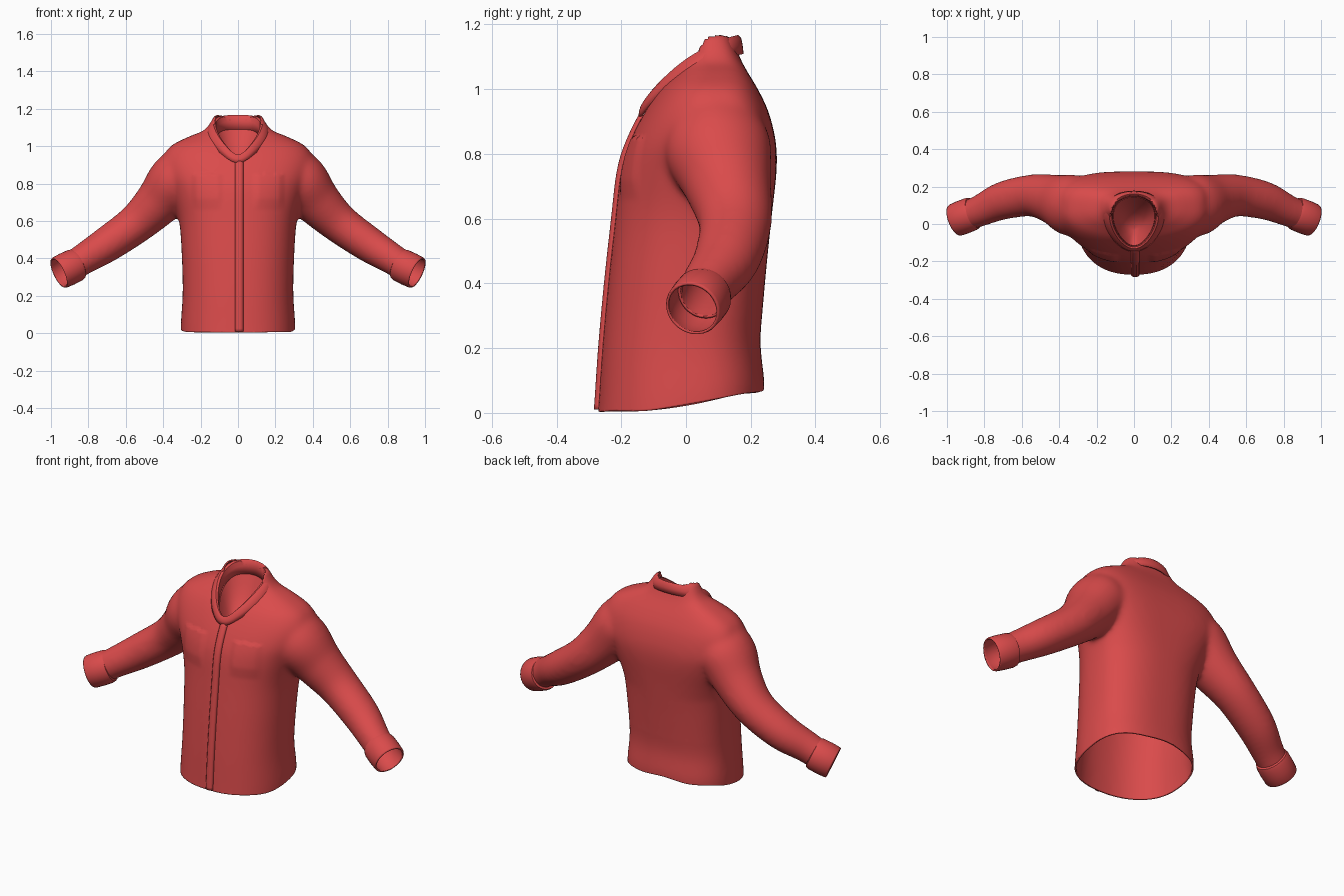
import bpy, bmesh
from math import sin, cos, pi
from mathutils import Vector
from mathutils.bvhtree import BVHTree

if "Cube" in bpy.data.objects:
    bpy.data.objects.remove(bpy.data.objects["Cube"])

red = bpy.data.materials.new("red_cloth")
red.diffuse_color = (0.70, 0.07, 0.07, 1)
red.use_nodes = True
red.node_tree.nodes["Principled BSDF"].inputs["Base Color"].default_value = red.diffuse_color


def interp(rows, n):
    """Catmull-Rom refinement of a table of rows."""
    out, last = [], len(rows) - 1
    for i in range(last):
        p = [rows[min(max(i + k, 0), last)] for k in (-1, 0, 1, 2)]
        for s in range(n):
            t = s / n
            out.append([0.5 * (2 * b + (c - a) * t + (2 * a - 5 * b + 4 * c - d) * t * t
                               + (3 * b - a - 3 * c + d) * t ** 3) for a, b, c, d in zip(*p)])
    return out + [list(rows[-1])]


def clamp(x):
    return min(1, max(0, x))


def loft(bm, rings, caps=False):
    vs = [[bm.verts.new(p) for p in r] for r in rings]
    n = len(vs[0])
    faces = []
    for a, b in zip(vs, vs[1:]):
        for i in range(n):
            j = (i + 1) % n
            faces.append(bm.faces.new((a[i], a[j], b[j], b[i])))
    if caps:
        faces += [bm.faces.new(vs[0]), bm.faces.new(vs[-1])]
    bmesh.ops.recalc_face_normals(bm, faces=faces)


def make(name, bm):
    me = bpy.data.meshes.new(name)
    bm.to_mesh(me)
    bm.free()
    ob = bpy.data.objects.new(name, me)
    bpy.context.collection.objects.link(ob)
    me.materials.append(red)
    return ob


def finish(ob, thick, offset, angle=0.8):
    if thick:
        m = ob.modifiers.new("thickness", 'SOLIDIFY')
        m.thickness, m.offset = thick, offset
    bpy.ops.object.select_all(action='DESELECT')
    bpy.context.view_layer.objects.active = ob
    ob.select_set(True)
    bpy.ops.object.shade_smooth_by_angle(angle=angle)


def body_ring(z, w, yf, yb):
    yc = yf * 0.4 + yb * 0.6 - 0.02
    nb = 2.5 + 0.9 * clamp((z - 0.55) / 0.25)
    ring = []
    for i in range(64):
        a = 2 * pi * i / 64
        c, s = cos(a), sin(a)
        e = 2 / 2.3 if s < 0 else 2 / nb
        depth = yc - yf if s < 0 else yb - yc
        ring.append(Vector((w * abs(c) ** e * (1 if c > 0 else -1),
                            yc + depth * abs(s) ** e * (1 if s > 0 else -1), z)))
    return ring


def tube_rings(rows, sx):
    """Rings along a path; rows hold x, y, z, vertical radius, depth radius."""
    rings = []
    for i, (x, y, z, rv, ry) in enumerate(rows):
        t = (Vector(rows[min(i + 1, len(rows) - 1)][:3]) - Vector(rows[max(i - 1, 0)][:3])).normalized()
        up = Vector((-t.z, 0, t.x)).normalized()
        side = t.cross(up)
        ring = []
        for k in range(32):
            a = 2 * pi * k / 32
            p = Vector((x, y, z)) + up * rv * cos(a) + side * ry * sin(a)
            ring.append(Vector((p.x * sx, p.y, p.z)))
        rings.append(ring)
    return rings


# Torso and sleeves: closed lofts fused by a voxel remesh
body = [(-.10, .303, -.28, .235), (.02, .306, -.27, .242), (.2, .296, -.258, .23),
        (.4, .30, -.24, .244), (.6, .315, -.218, .264), (.75, .358, -.20, .28),
        (.84, .395, -.172, .277), (.93, .402, -.127, .255), (1.0, .36, -.08, .222),
        (1.05, .265, -.03, .192), (1.09, .175, .0, .17), (1.17, .125, .03, .138)]
sleeve = [(.25, .085, .885, .145, .14), (.335, .10, .81, .15, .165), (.425, .13, .70, .128, .135),
          (.545, .152, .585, .106, .113), (.70, .125, .475, .096, .102),
          (.82, .072, .40, .084, .085), (.89, .045, .356, .08, .08), (.96, .018, .32, .08, .08)]
bm = bmesh.new()
loft(bm, [body_ring(*r) for r in interp(body, 4)], True)
for sx in (1, -1):
    loft(bm, tube_rings(interp(sleeve, 5), sx), True)
shell = make("jacket_body", bm)
m = shell.modifiers.new("fuse", 'REMESH')
m.mode, m.voxel_size = 'VOXEL', 0.012
m = shell.modifiers.new("relax", 'SMOOTH')
m.factor, m.iterations = 0.5, 18
me = bpy.data.meshes.new_from_object(shell.evaluated_get(bpy.context.evaluated_depsgraph_get()))
shell.modifiers.clear()
shell.data = me


# Open the hem, wrists and neck
def cut(bm, co, no, test):
    f = [x for x in bm.faces if test(x.calc_center_median())]
    e = {k for x in f for k in x.edges}
    v = {k for x in f for k in x.verts}
    bmesh.ops.bisect_plane(bm, geom=f + list(e) + list(v), plane_co=co, plane_no=no, clear_outer=True)


bm = bmesh.new()
bm.from_mesh(me)
cut(bm, (0, 0, 0), (0, 0, -1), lambda c: c.z < 0.1 and abs(c.x) < 0.5)
for sx in (1, -1):
    cut(bm, (.876 * sx, .052, .36), (.84 * sx, -.33, -.40), lambda c: c.x * sx > 0.7)
neck = [v for v in bm.verts if v.co.z > 0.85
        and (v.co.x / (.128 - .03 * clamp(-v.co.y / .1))) ** 2 + ((v.co.y - .012) / .142) ** 2 < 1]
bmesh.ops.delete(bm, geom=neck, context='VERTS')

# Lift the back of the hem and press the soft chest pockets into the cloth
for v in bm.verts:
    x, y, z = v.co
    if z < 0.3 and abs(x) < 0.4:
        u = max(0, (y + .28) / .52)
        wave = .004 * sin(22 * x + 9 * y)
        v.co.z += (.004 + .068 * u * u + wave * min(1, 3 * u)) * (1 - z / 0.3)
    if y < 0 and .65 < z < .852:
        sides = clamp((.085 - abs(abs(x) - .165)) / .03)
        v.co.y -= .008 * sides * clamp((z - .66) / .06)
tree = BVHTree.FromBMesh(bm)
bm.to_mesh(me)
bm.free()
me.materials.clear()
me.materials.append(red)
finish(shell, 0.008, -1, 1.0)

# Cuffs
for sx, name in ((1, "cuff_left"), (-1, "cuff_right")):
    d = Vector((.84, -.33, -.40)).normalized()
    end = Vector((.957, .02, .322))
    rows = [(*(end - d * s), r, r) for s, r in
            ((.118, .074), (.114, .082), (.10, .086), (.05, .087), (.008, .085), (0, .082))]
    bm = bmesh.new()
    loft(bm, tube_rings(rows, sx))
    finish(make(name, bm), 0.008, 0)

# Fold-over collar: height follows the neckline from front to back
heights = interp([(-.13, .945), (-.09, 1.005), (.0, 1.088), (.1, 1.145), (.165, 1.166)], 6)


def collar_z(y):
    for (a, za), (b, zb) in zip(heights, heights[1:]):
        if y <= b:
            return za + (zb - za) * (y - a) / (b - a)
    return heights[-1][1]


def collar_ring(w, dep, drop):
    ring = []
    for i in range(56):
        t = 2 * pi * i / 56
        f = max(0, cos(t))
        ring.append(Vector((w * sin(t) * (1 - .22 * cos(t)), .015 - dep * cos(t),
                            collar_z(.015 - .141 * cos(t)) + drop * (1 - .25 * f))))
    return ring


profile = [(.112, .133, -.075), (.114, .137, -.03), (.119, .141, -.004), (.128, .146, .0),
           (.141, .152, -.008), (.155, .156, -.027), (.163, .159, -.055)]
bm = bmesh.new()
loft(bm, [collar_ring(*p) for p in profile])
finish(make("collar", bm), 0.008, 0)

# Lining that closes the inside of the neck
base = collar_ring(.113, .135, -.06)
low = Vector((0, -.03, .88))
bm = bmesh.new()
loft(bm, [[Vector((low.x + (p.x - low.x) * s, low.y + (p.y - low.y) * s,
                   low.z + (p.z - low.z) * s ** 2)) for p in base]
          for s in (1, .85, .7, .5, .3, .1, .01)])
finish(make("neck_lining", bm), 0, 0)

# Front placket: a raised strip projected onto the front
bm = bmesh.new()
grid = []
for j in range(61):
    z = .01 + .91 * j / 60
    row = []
    for i in range(7):
        x = -.014 + .042 * i / 6
        hit = tree.ray_cast(Vector((x, -1, z)), Vector((0, 1, 0)))[0]
        y = hit.y if hit and hit.y < 0 else -.13
        row.append(bm.verts.new((x, y - .011 * (1 - abs(i / 3 - 1) ** 3), z)))
    grid.append(row)
for a, b in zip(grid, grid[1:]):
    for i in range(6):
        bm.faces.new((a[i], a[i + 1], b[i + 1], b[i]))
finish(make("front_placket", bm), 0.006, 0, 1.0)
